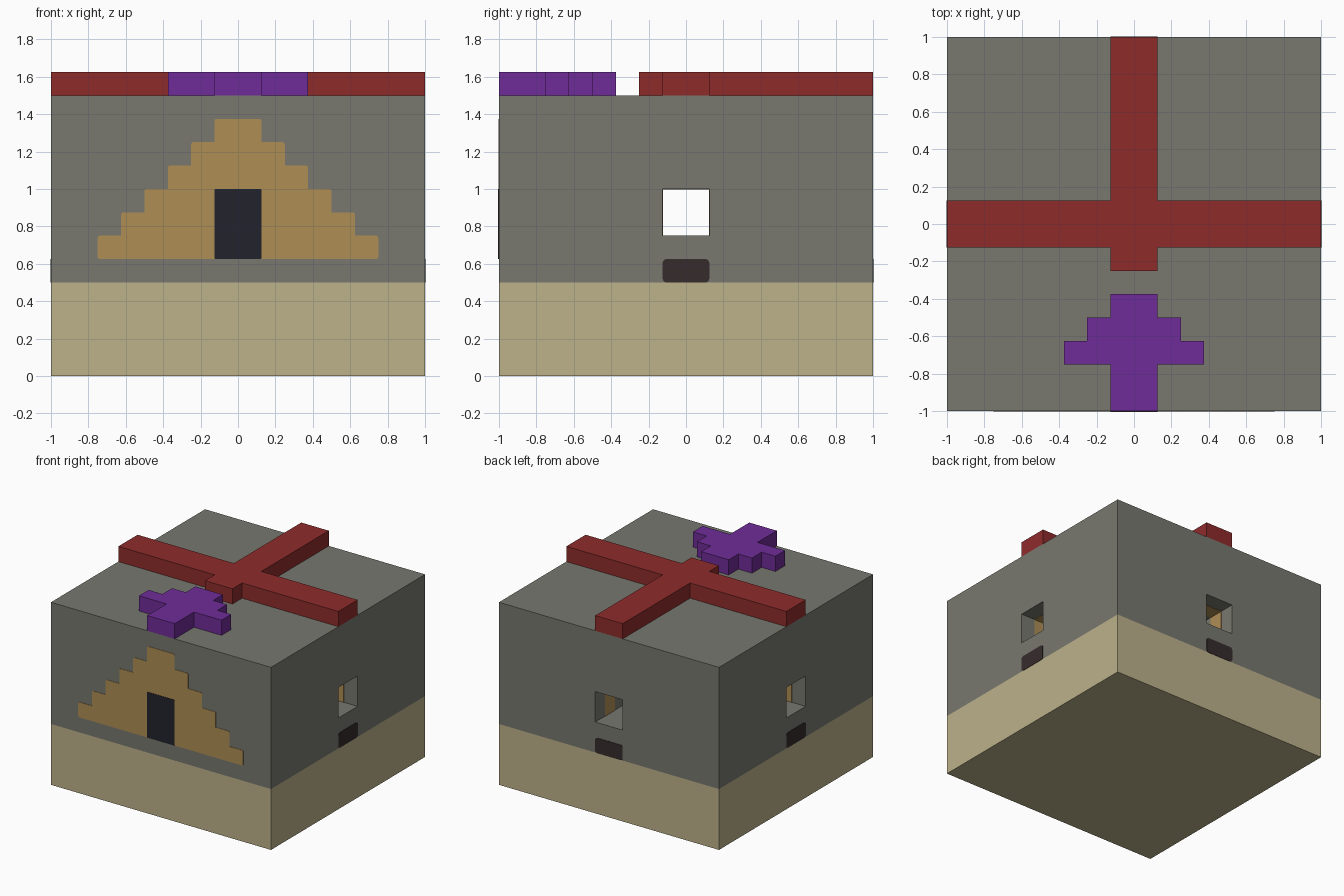
import bpy, bmesh
from math import pi
from mathutils import Matrix, Vector

if "Cube" in bpy.data.objects:
    bpy.data.objects.remove(bpy.data.objects["Cube"])

U = 0.125  # block size


def material(name, hex_code):
    rgb = [int(hex_code[i:i + 2], 16) / 255 for i in (0, 2, 4)]
    lin = [c / 12.92 if c <= 0.04045 else ((c + 0.055) / 1.055) ** 2.4 for c in rgb]
    m = bpy.data.materials.new(name)
    m.use_nodes = True
    m.diffuse_color = (*lin, 1)
    bsdf = m.node_tree.nodes["Principled BSDF"]
    bsdf.inputs["Base Color"].default_value = (*lin, 1)
    bsdf.inputs["Roughness"].default_value = 0.9
    return m


STONE = material("grey stone", "787870")
SAND = material("pale sand", "BDB28B")
TAN = material("tan sandstone", "AF8E55")
RED = material("dark red", "8F2B2B")
PURPLE = material("purple", "6F2C99")
BLACK = material("blue black", "22222D")
BROWN = material("dark brown", "362C2C")


def finish(bm, name, mat):
    bmesh.ops.recalc_face_normals(bm, faces=bm.faces[:])
    mesh = bpy.data.meshes.new(name)
    bm.to_mesh(mesh)
    bm.free()
    mesh.materials.append(mat)
    ob = bpy.data.objects.new(name, mesh)
    bpy.context.collection.objects.link(ob)
    return ob


def box(name, mat, lo, hi, turn=0):
    lo, hi = Vector(lo), Vector(hi)
    bm = bmesh.new()
    bmesh.ops.create_cube(bm, size=1)
    bmesh.ops.scale(bm, vec=hi - lo, verts=bm.verts)
    bmesh.ops.translate(bm, vec=(lo + hi) / 2, verts=bm.verts)
    bmesh.ops.rotate(bm, matrix=Matrix.Rotation(turn, 3, "Z"), verts=bm.verts)
    return finish(bm, name, mat)


def stepped_outline(start, rows):
    """Symmetric outline from (height, half width) rows stacked upward."""
    right, v = [], start
    for h, w in rows:
        right += [(w, v), (w, v + h)]
        v += h
    return right + [(-x, y) for x, y in reversed(right)]


def prism(name, mat, outline, depth, matrix, rounding=0):
    """Extrude a flat outline, optionally rounding its outer corners."""
    bm = bmesh.new()
    verts = [bm.verts.new((x, y, 0)) for x, y in outline]
    bm.faces.new(verts)
    if rounding:
        n = len(verts)
        outer = [v for i, v in enumerate(verts)
                 if (v.co - verts[i - 1].co).cross(verts[(i + 1) % n].co - v.co).z > 0]
        bmesh.ops.bevel(bm, geom=outer, offset=rounding, segments=3,
                        profile=0.5, affect="VERTICES")
    ext = bmesh.ops.extrude_face_region(bm, geom=bm.faces[:])
    moved = [g for g in ext["geom"] if isinstance(g, bmesh.types.BMVert)]
    bmesh.ops.translate(bm, vec=(0, 0, depth), verts=moved)
    bmesh.ops.transform(bm, matrix=matrix, verts=bm.verts)
    return finish(bm, name, mat)


def on_wall(turn):
    """Stand a flat outline on the front wall, then turn it about z."""
    return (Matrix.Rotation(turn, 4, "Z") @ Matrix.Translation((0, -1, 0))
            @ Matrix.Rotation(pi / 2, 4, "X"))


# Sand base and stone body
box("sand_base", SAND, (-1, -1, 0), (1, 1, 0.5))
body = box("stone_body", STONE, (-1, -1, 0.5), (1, 1, 1.5))

# Window passages: one from side to side, one from the back to the middle
cutters = [box("side_cutter", STONE, (-1.1, -U, 0.75), (1.1, U, 1)),
           box("back_cutter", STONE, (-U, 0, 0.75), (U, 1.1, 1))]
bpy.context.view_layer.objects.active = body
for cutter in cutters:
    cutter.hide_render = True
    mod = body.modifiers.new("passage", "BOOLEAN")
    mod.operation = "DIFFERENCE"
    mod.solver = "EXACT"
    mod.object = cutter
    bpy.ops.object.modifier_apply(modifier=mod.name)
    bpy.data.objects.remove(cutter)

# Tan window linings and dark slots on the sides and back
T = 0.003
slot = stepped_outline(0.5, [(U, U)])
for side, turn in (("right_hand", pi / 2), ("back", pi), ("left_hand", -pi / 2)):
    for x in (-U, U - T):
        box(side + "_window_lining", TAN, (x, U - 1, 0.75), (x + T, 2 * U - 1, 1), turn)
    box(side + "_window_lintel", TAN, (-U, U - 1, 1 - T), (U, 2 * U - 1, 1), turn)
    prism(side + "_slot", BROWN, slot, T, on_wall(turn), 0.02)

# Painted stepped pyramid and doorway on the front
pyramid = stepped_outline(5 * U, [(U, w * U) for w in range(6, 0, -1)])
prism("front_pyramid", TAN, pyramid, T, on_wall(0), 0.012)
prism("front_doorway", BLACK, stepped_outline(5 * U, [(3 * U, U)]), 2 * T, on_wall(0), 0.005)

# Roof beams and the stepped arrow
roof = Matrix.Translation((0, 0, 1.5))
prism("roof_cross", RED, stepped_outline(-2 * U, [(U, U), (2 * U, 1), (7 * U, U)]), U, roof)
prism("roof_arrow", PURPLE,
      stepped_outline(-1, [(2 * U, U), (U, 3 * U), (U, 2 * U), (U, U)]), U, roof)
